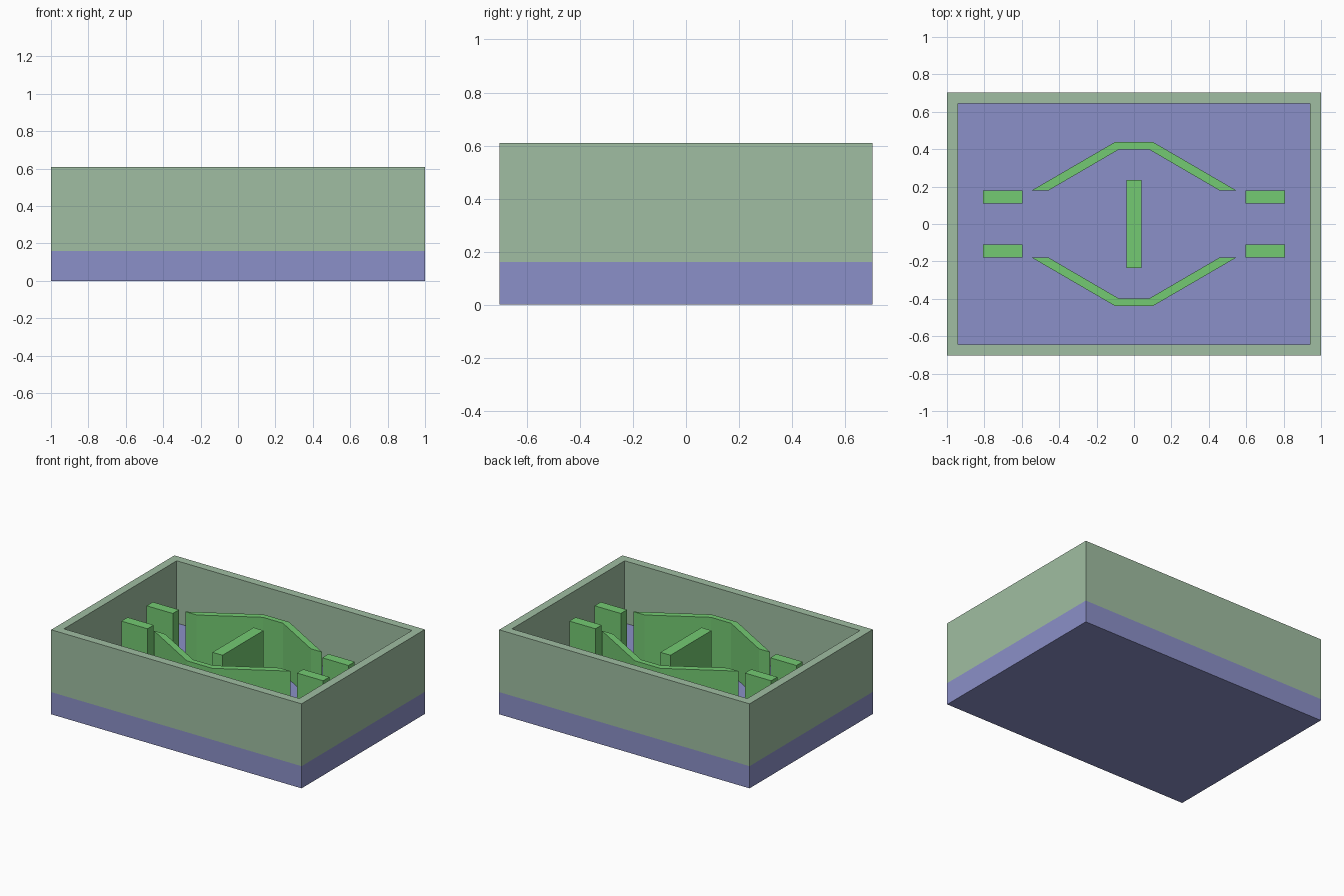
import bpy
import bmesh

cube = bpy.data.objects.get("Cube")
if cube:
    bpy.data.objects.remove(cube, do_unlink=True)


def material(name, rgb):
    mat = bpy.data.materials.new(name)
    mat.use_nodes = True
    mat.diffuse_color = (*rgb, 1)
    mat.node_tree.nodes["Principled BSDF"].inputs["Base Color"].default_value = (*rgb, 1)
    return mat


BASE = material("periwinkle", (0.26, 0.28, 0.58))
WALL = material("sage", (0.35, 0.515, 0.36))
INNER = material("leaf_green", (0.175, 0.59, 0.17))

HALF_X, HALF_Y, WALL_T = 1.0, 0.703, 0.06
FLOOR, INNER_TOP, RIM = 0.16, 0.525, 0.61


def finish(name, bm, mat):
    bmesh.ops.recalc_face_normals(bm, faces=bm.faces)
    mesh = bpy.data.meshes.new(name)
    bm.to_mesh(mesh)
    bm.free()
    mesh.materials.append(mat)
    obj = bpy.data.objects.new(name, mesh)
    bpy.context.collection.objects.link(obj)
    return obj


def prism(name, outline, z0, z1, mat):
    """Extrude a flat outline from z0 up to z1."""
    bm = bmesh.new()
    face = bm.faces.new([bm.verts.new((x, y, z0)) for x, y in outline])
    top = bmesh.ops.extrude_face_region(bm, geom=[face])["geom"]
    verts = [v for v in top if isinstance(v, bmesh.types.BMVert)]
    bmesh.ops.translate(bm, verts=verts, vec=(0, 0, z1 - z0))
    return finish(name, bm, mat)


def rect(x0, x1, y0, y1):
    return [(x0, y0), (x1, y0), (x1, y1), (x0, y1)]


# Solid floor slab
prism("base", rect(-HALF_X, HALF_X, -HALF_Y, HALF_Y), 0, FLOOR, BASE)

# Surrounding wall: mitred ring of four sides
bm = bmesh.new()
loops = []
for inset, z in ((0, FLOOR), (0, RIM), (WALL_T, RIM), (WALL_T, FLOOR)):
    x, y = HALF_X - inset, HALF_Y - inset
    loops.append([bm.verts.new((px, py, z)) for px, py in rect(-x, x, -y, y)])
for a, b in zip(loops, loops[1:]):
    for i in range(4):
        j = (i + 1) % 4
        bm.faces.new((a[i], a[j], b[j], b[i]))
finish("outer_wall", bm, WALL)

# Divider in the middle
prism("centre_divider", rect(-0.04, 0.04, -0.234, 0.234), FLOOR, INNER_TOP, INNER)

# Bent guide walls, front and back
half = [(0.546, 0.18), (0.102, 0.438), (0.08, 0.399), (0.456, 0.18)]
outer, inner = half[:2], half[2:]
guide = (outer + [(-x, y) for x, y in reversed(outer)]
         + [(-x, y) for x, y in reversed(inner)] + inner)
for label, side in (("front", -1), ("back", 1)):
    prism(label + "_guide_wall", [(x, side * y) for x, y in guide], FLOOR, INNER_TOP, INNER)

# Short posts flanking both end openings
for x_label, sx in (("left", 1), ("right", -1)):
    for y_label, sy in (("front", -1), ("back", 1)):
        outline = [(sx * x, sy * y) for x, y in rect(0.597, 0.806, 0.109, 0.18)]
        prism(f"{y_label}_{x_label}_post", outline, FLOOR, INNER_TOP, INNER)
